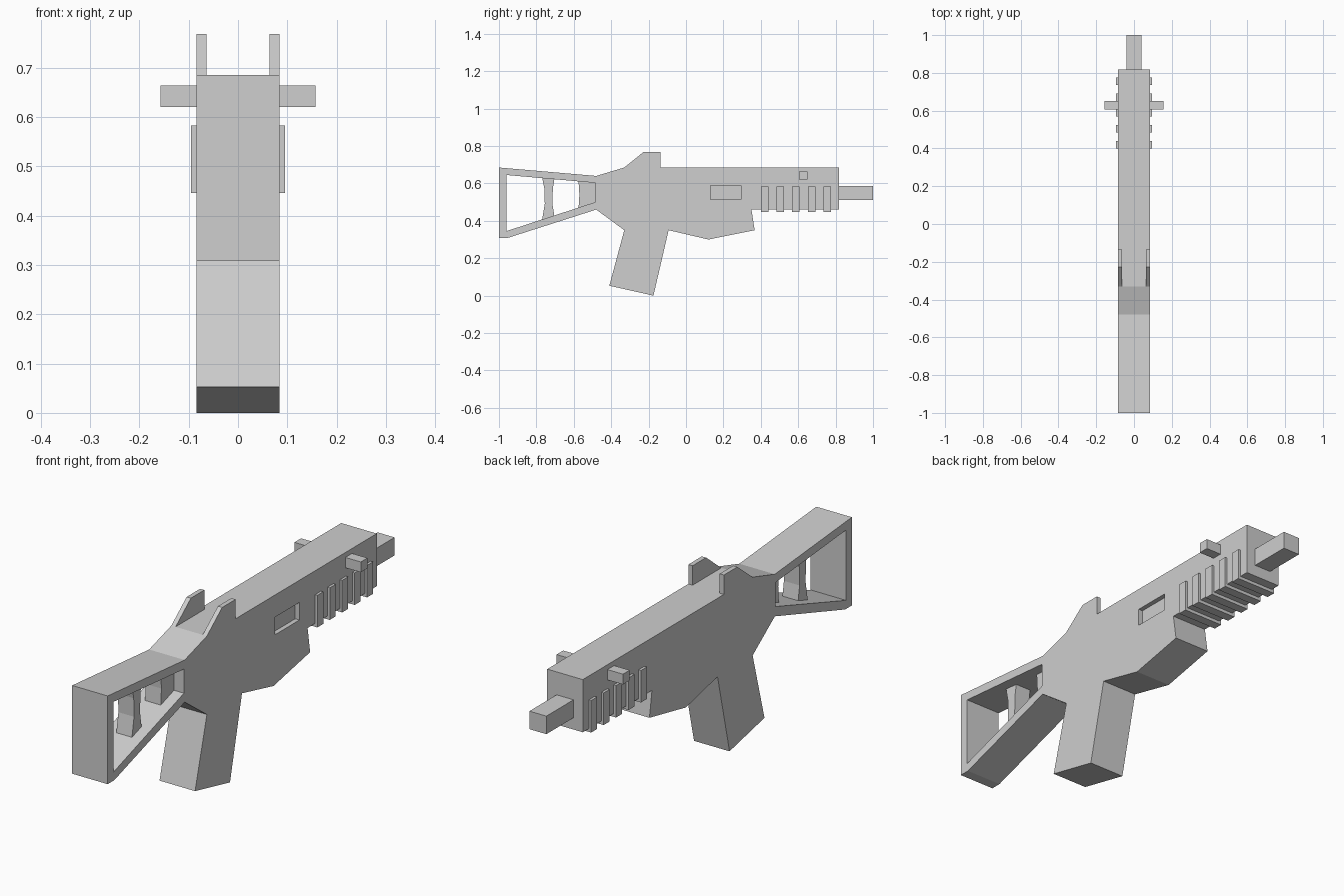
import bpy
import bmesh

cube = bpy.data.objects.get("Cube")
if cube:
    bpy.data.objects.remove(cube, do_unlink=True)

grey = bpy.data.materials.new("light_grey")
grey.use_nodes = True
colour = (0.62, 0.62, 0.62, 1)
grey.diffuse_color = colour
grey.node_tree.nodes["Principled BSDF"].inputs["Base Color"].default_value = colour


def prism(name, outline, x0, x1):
    """Extrude a (y, z) outline between two x positions."""
    bm = bmesh.new()
    face = bm.faces.new([bm.verts.new((x0, y, z)) for y, z in outline])
    result = bmesh.ops.extrude_face_region(bm, geom=[face])
    moved = [v for v in result["geom"] if isinstance(v, bmesh.types.BMVert)]
    bmesh.ops.translate(bm, verts=moved, vec=(x1 - x0, 0, 0))
    bmesh.ops.recalc_face_normals(bm, faces=bm.faces)
    mesh = bpy.data.meshes.new(name)
    bm.to_mesh(mesh)
    bm.free()
    mesh.materials.append(grey)
    obj = bpy.data.objects.new(name, mesh)
    bpy.context.collection.objects.link(obj)
    return obj


def box(name, x0, x1, y0, y1, z0, z1):
    return prism(name, [(y0, z0), (y1, z0), (y1, z1), (y0, z1)], x0, x1)


def cut(target, cutter):
    """Subtract the cutter and discard it."""
    cutter.hide_render = True
    mod = target.modifiers.new("cut", "BOOLEAN")
    mod.operation = "DIFFERENCE"
    mod.solver = "EXACT"
    mod.object = cutter
    bpy.context.view_layer.objects.active = target
    bpy.ops.object.modifier_apply(modifier=mod.name)
    bpy.data.objects.remove(cutter, do_unlink=True)


HALF = 0.084

# Body, grip and stock frame share one flat-sided silhouette
body = prism("body", [
    (-1, 0.685), (-0.48, 0.64), (-0.33, 0.685), (0.817, 0.685),
    (0.817, 0.46), (0.35, 0.46), (0.367, 0.35), (0.12, 0.3),
    (-0.093, 0.35), (-0.174, 0), (-0.41, 0.053), (-0.33, 0.35),
    (-0.48, 0.46), (-0.955, 0.308), (-1, 0.308)], -HALF, HALF)

# Stock opening and the shallow slot on the left side
cut(body, prism("stock_opening", [
    (-0.96, 0.645), (-0.485, 0.603), (-0.485, 0.5), (-0.96, 0.345)], -0.2, 0.2))
cut(body, box("slot_cutter", HALF - 0.02, 0.2, 0.13, 0.295, 0.515, 0.59))

# Narrow struts inside the stock
prism("middle_strut", [
    (-0.77, 0.635), (-0.757, 0.57), (-0.755, 0.49), (-0.77, 0.4),
    (-0.703, 0.42), (-0.714, 0.49), (-0.712, 0.57), (-0.703, 0.63)], -0.037, 0.037)
prism("front_strut", [
    (-0.575, 0.62), (-0.57, 0.54), (-0.575, 0.46), (-0.48, 0.49), (-0.48, 0.61)],
    -0.037, 0.037)

# Sight ears and side pegs
for side, name in ((1, "left"), (-1, "right")):
    prism(name + "_sight_ear", [
        (-0.33, 0.685), (-0.227, 0.768), (-0.136, 0.768), (-0.136, 0.685)],
        side * 0.064, side * HALF)
    box(name + "_peg", side * 0.08, side * 0.157, 0.605, 0.65, 0.62, 0.664)

# Handguard ribs wrapping under the front
for i in range(5):
    y = 0.4 + i * 0.084
    box("handguard_rib_%d" % (i + 1), -0.095, 0.095, y, y + 0.04, 0.446, 0.583)

# Square barrel
box("barrel", -0.04, 0.04, 0.81, 1, 0.51, 0.587)
